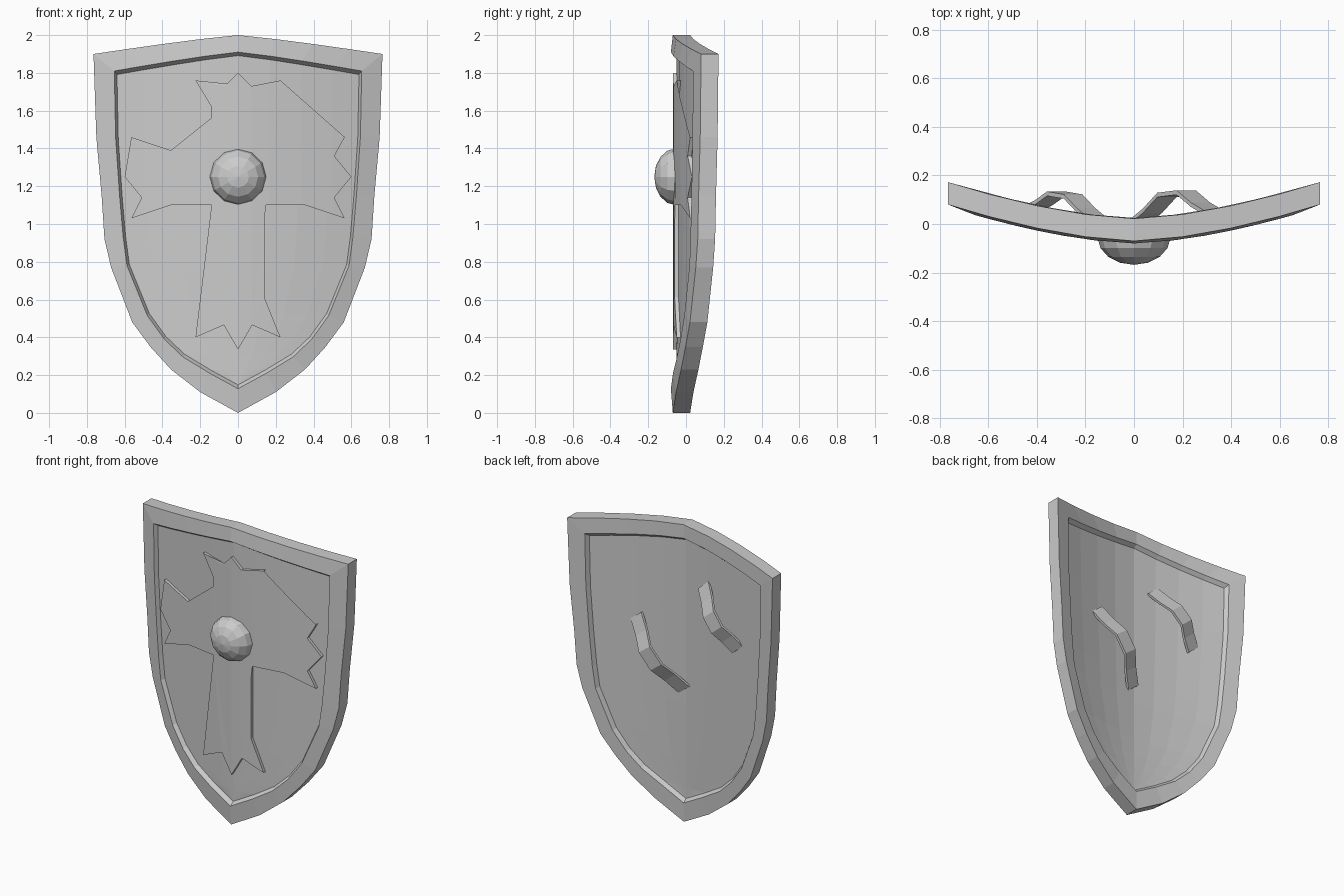
import bpy, bmesh, math
from mathutils import Vector, Matrix

if "Cube" in bpy.data.objects:
    bpy.data.objects.remove(bpy.data.objects["Cube"])

COLS = [-1, -0.78, -0.52, -0.26, 0, 0.26, 0.52, 0.78, 1]
# Half outlines (x, z) from the top corner down to the point
OUTER = [(.765, 1.90), (.75, 1.46), (.722, 1.15), (.707, .92), (.672, .77),
         (.56, .48), (.464, .35), (.355, .23), (.2, .11), (0, 0)]
INNER = [(.655, 1.81), (.648, 1.46), (.627, 1.15), (.608, .93), (.588, .78),
         (.48, .515), (.39, .39), (.29, .295), (.15, .21), (0, .128)]
PANEL = [(x * .978, 1 + (z - 1) * .977) for x, z in INNER]


def bend(x):
    return .15 * (abs(x) / .765) ** 1.6


def finish(bm, name):
    bmesh.ops.remove_doubles(bm, verts=bm.verts, dist=1e-5)
    bmesh.ops.recalc_face_normals(bm, faces=bm.faces)
    me = bpy.data.meshes.new(name)
    bm.to_mesh(me)
    bm.free()
    ob = bpy.data.objects.new(name, me)
    bpy.context.collection.objects.link(ob)
    return ob


def point(half, row, t, y):
    x, z = half[row]
    if row == 0:
        z += .1 * (1 - abs(t) ** 1.15)
    return Vector((x * t, y + bend(x * t), z))


def boundary(half, y):
    n = len(half)
    pts = [point(half, 0, t, y) for t in COLS]
    pts += [point(half, r, 1, y) for r in range(1, n)]
    pts += [point(half, r, -1, y) for r in range(n - 2, 0, -1)]
    return pts


# Rim: bevelled frame lofted through six rings
bm = bmesh.new()
rings = [[bm.verts.new(p) for p in boundary(h, y)] for h, y in
         [(PANEL, -.05), (INNER, -.08), (OUTER, -.07), (OUTER, .022), (INNER, .025), (PANEL, 0)]]
for a, b in zip(rings, rings[1:]):
    for i in range(len(a)):
        j = (i + 1) % len(a)
        bm.faces.new((a[i], a[j], b[j], b[i]))
finish(bm, "rim")

# Panel: curved front and back sheets inside the rim
for name, y in (("front_panel", -.05), ("back_panel", 0)):
    bm = bmesh.new()
    rows = [[bm.verts.new(point(PANEL, r, t, y)) for t in COLS] for r in range(len(PANEL))]
    for a, b in zip(rows, rows[1:]):
        for i in range(len(COLS) - 1):
            bm.faces.new((a[i], a[i + 1], b[i + 1], b[i]))
    ob = finish(bm, name)
    # outward side: front sheet faces -y, back sheet faces +y
    me = ob.data
    if sum(p.normal.y for p in me.polygons) * (1 if y < 0 else -1) > 0:
        me.flip_normals()

# Cross: raised emblem, outline mirrored, sliced so it follows the bend
HALF = [(0, 1.8), (.07, 1.73), (.225, 1.76), (.14, 1.62), (.14, 1.39), (.355, 1.39),
        (.565, 1.46), (.51, 1.36), (.6, 1.25), (.51, 1.14), (.565, 1.03), (.355, 1.10),
        (.14, 1.10), (.14, .61), (.225, .40), (.075, .465), (0, .335)]
outline = HALF + [(-x, z) for x, z in HALF[-2:0:-1]]
bm = bmesh.new()
bm.faces.new([bm.verts.new((x, 0, z)) for x, z in outline])
bmesh.ops.triangulate(bm, faces=bm.faces[:])
for t in COLS[1:-1]:
    bmesh.ops.bisect_plane(bm, geom=bm.verts[:] + bm.edges[:] + bm.faces[:],
                           plane_co=(t * PANEL[0][0], 0, 0), plane_no=(1, 0, 0))
res = bmesh.ops.extrude_face_region(bm, geom=bm.faces[:])
for v in res["geom"]:
    if isinstance(v, bmesh.types.BMVert):
        v.co.y = -.025
for v in bm.verts:
    v.co.y += bend(v.co.x) - .045
finish(bm, "cross")

# Boss: faceted dome at the middle of the cross
bm = bmesh.new()
bmesh.ops.create_uvsphere(bm, u_segments=12, v_segments=8, radius=1)
bmesh.ops.delete(bm, geom=[v for v in bm.verts if v.co.z < -.01], context='VERTS')
bmesh.ops.transform(bm, verts=bm.verts, matrix=Matrix.Translation((0, -.055, 1.25))
                    @ Matrix.Rotation(math.pi / 2, 4, 'X') @ Matrix.Diagonal((.15, .15, .113, 1)))
boss = finish(bm, "boss")


# Straps: two arched bands on the back
def strap(name, a, b, lift, width=.1, thick=.018):
    a = Vector((a[0], bend(a[0]), a[1]))
    b = Vector((b[0], bend(b[0]), b[1]))
    side = (b - a).cross(Vector((0, 1, 0))).normalized() * width / 2
    bm = bmesh.new()
    prev = None
    for t, k in [(0, 0), (.2, .45), (.38, 1), (.62, 1), (.8, .45), (1, 0)]:
        c = a.lerp(b, t) + Vector((0, lift * k + .008, 0))
        d = Vector((0, thick, 0))
        ring = [bm.verts.new(p) for p in (c + side, c - side, c - side - d, c + side - d)]
        if prev:
            for i in range(4):
                j = (i + 1) % 4
                bm.faces.new((prev[i], prev[j], ring[j], ring[i]))
        else:
            bm.faces.new(ring)
        prev = ring
    bm.faces.new(prev)
    finish(bm, name)


strap("hand_strap", (-.14, 1.63), (-.43, 1.29), .085)
strap("arm_strap", (.34, 1.31), (.01, .88), .105)
